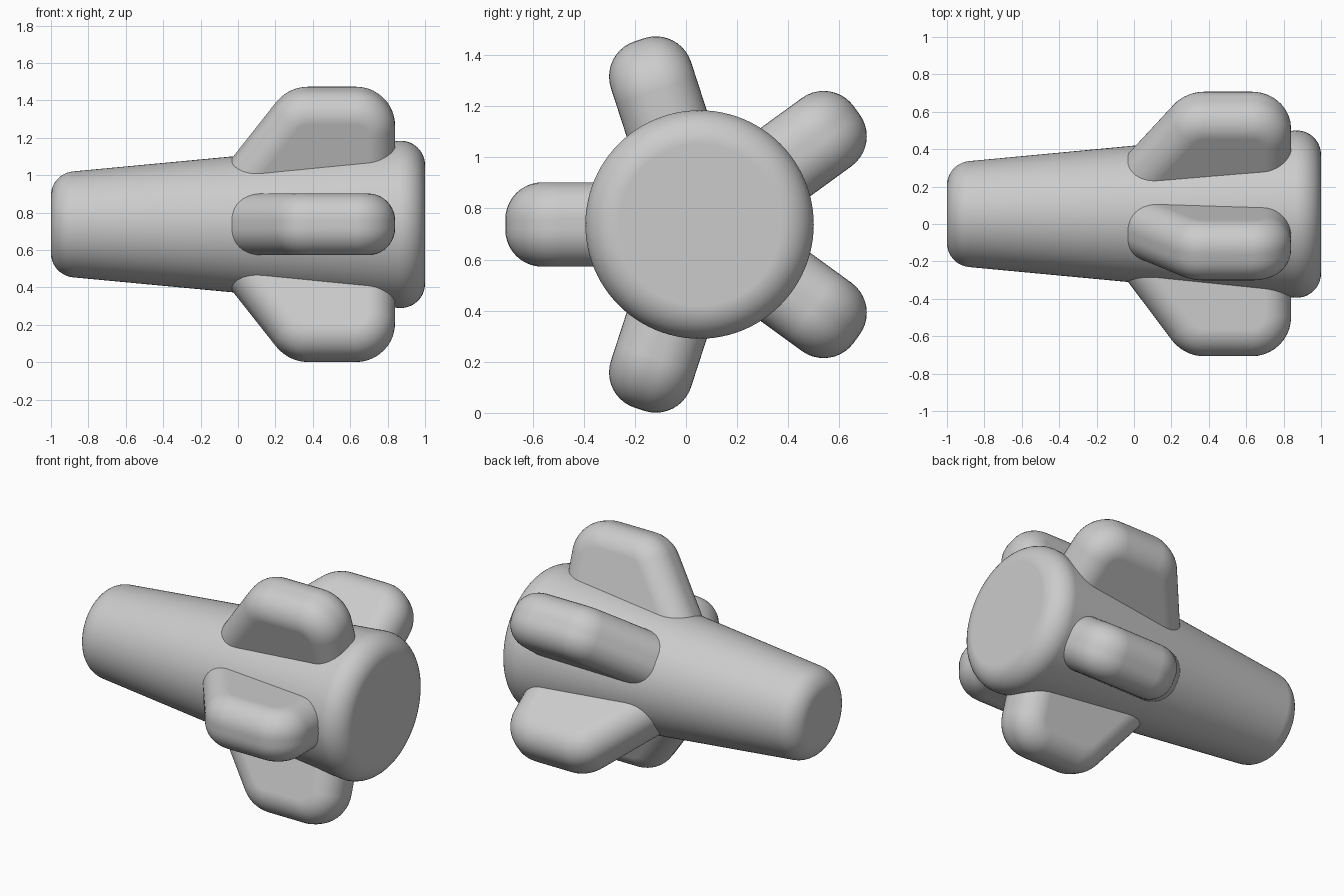
import bpy, bmesh
from math import sin, cos, pi, tan, radians
from mathutils import Vector, Matrix

if "Cube" in bpy.data.objects:
    bpy.data.objects.remove(bpy.data.objects["Cube"])

CENTRE = Vector((0, 0.053, 0.737))


def rounded(corners, seg=10):
    """Clockwise convex polygon (x, y, radius) -> list of (point, outward normal)."""
    out, n = [], len(corners)
    for i, (x, y, r) in enumerate(corners):
        p = Vector((x, y))
        a = (p - Vector(corners[i - 1][:2])).normalized()
        b = (Vector(corners[(i + 1) % n][:2]) - p).normalized()
        turn = a.angle(b)
        na, nb = Vector((-a.y, a.x)), Vector((-b.y, b.x))
        c = p - a * r * tan(turn / 2) - na * r
        for k in range(seg + 1):
            t = k / seg
            nrm = (na * sin((1 - t) * turn) + nb * sin(t * turn)) / sin(turn)
            out.append((c + nrm * r, nrm))
    return out


def loft(name, rings, matrix):
    """Skin closed rings of points, cap both ends and shade smooth."""
    bm = bmesh.new()
    vs = [[bm.verts.new(p) for p in ring] for ring in rings]
    n = len(vs[0])
    for a, b in zip(vs, vs[1:]):
        for i in range(n):
            j = (i + 1) % n
            bm.faces.new((a[i], a[j], b[j], b[i]))
    bm.faces.new(vs[0])
    bm.faces.new(vs[-1])
    bmesh.ops.recalc_face_normals(bm, faces=bm.faces)
    for f in bm.faces:
        f.smooth = True
    me = bpy.data.meshes.new(name)
    bm.to_mesh(me)
    bm.free()
    ob = bpy.data.objects.new(name, me)
    ob.matrix_world = matrix
    bpy.context.collection.objects.link(ob)
    ob.modifiers.new("flat_face_normals", 'WEIGHTED_NORMAL').keep_sharp = True
    return ob


# Tapered body with rounded rims, axis along x
rim = 0.13
profile = rounded([(-1, 0, 0), (-1, 0.272, rim), (1, 0.46, rim), (1, 0, 0)])
profile = [p for p, _ in profile if p.y > 0.01]
N = 96
loft("tapered_body",
     [[(p.x, p.y * cos(2 * pi * i / N), p.y * sin(2 * pi * i / N)) for i in range(N)]
      for p in profile],
     Matrix.Translation(CENTRE))

# Fin: swept outline in (x, radial distance), rounded over its thickness
outline = rounded([(-0.304, 0, 0.15), (0.267, 0.76, 0.22),
                   (0.84, 0.76, 0.21), (0.84, 0, 0.15)])
HALF, EDGE, STEPS = 0.165, 0.145, 10
section = [((HALF - EDGE) + EDGE * sin(pi / 2 * k / STEPS),
            EDGE * (1 - cos(pi / 2 * k / STEPS))) for k in range(STEPS + 1)]
section = [(-t, d) for t, d in reversed(section)] + section
rings = [[(p.x - m.x * d, p.y - m.y * d, t) for p, m in outline] for t, d in section]

# Five fins evenly spaced around the body
for k in range(5):
    loft(f"fin_{k + 1}", rings,
         Matrix.Translation(CENTRE) @ Matrix.Rotation(radians(180 + 72 * k), 4, 'X'))
